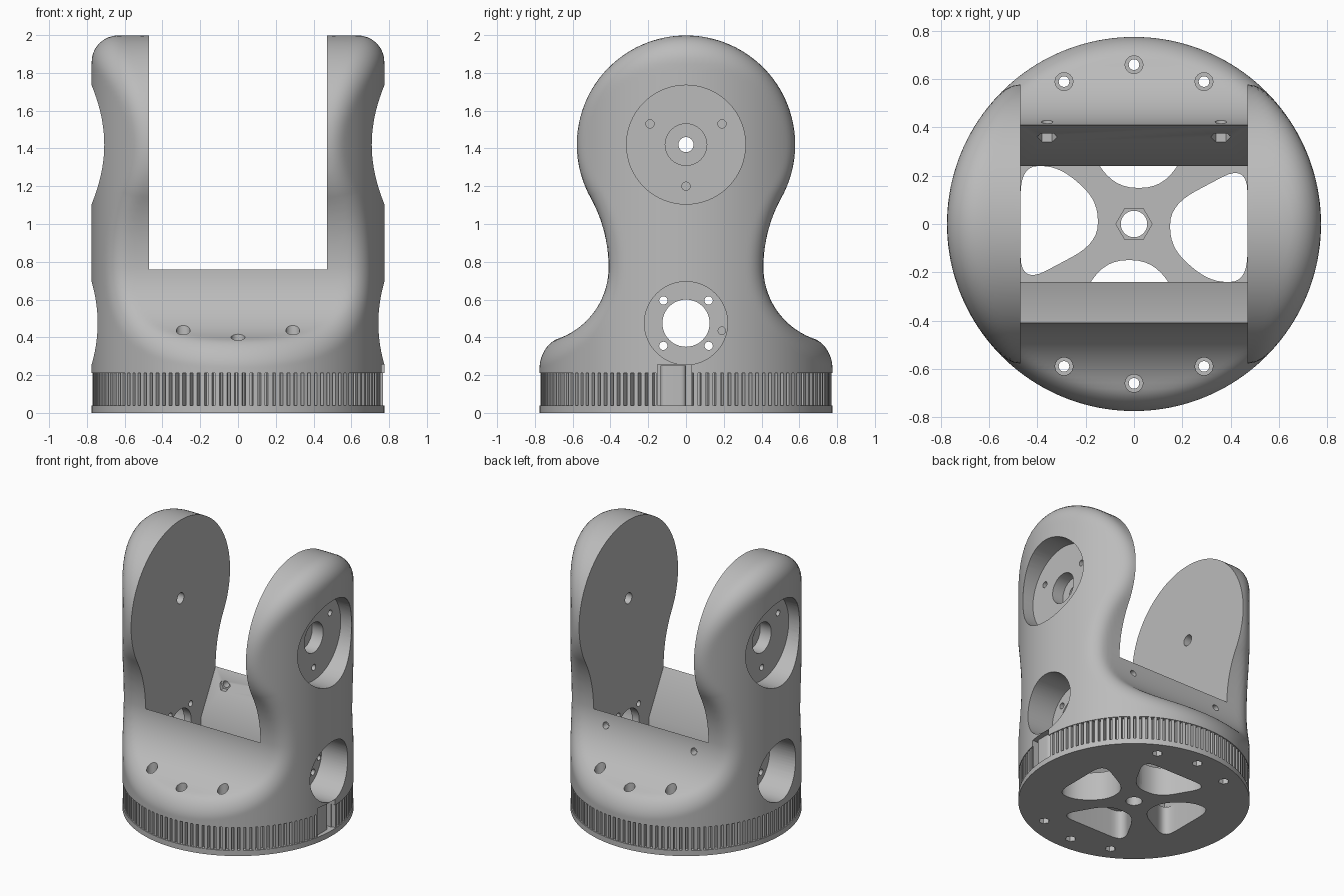
import bpy, bmesh, math
from math import sin, cos, pi, hypot
from mathutils import Matrix, Vector

if "Cube" in bpy.data.objects:
    bpy.data.objects.remove(bpy.data.objects["Cube"])

grey = bpy.data.materials.new("plain grey")
grey.use_nodes = True
tone = (0.5, 0.5, 0.5, 1)
grey.diffuse_color = tone
grey.node_tree.nodes["Principled BSDF"].inputs["Base Color"].default_value = tone

R = 0.775          # outer radius
FILLET = 0.14      # rounding between the drum and the side profile
WAIST, AXLE, HEAD = 0.77, 1.42, 0.578
BASE = 0.21        # height where the housing meets the pulley
INNER = 0.47       # half width of the gap between the uprights


def make(name, bm):
    bmesh.ops.recalc_face_normals(bm, faces=bm.faces)
    mesh = bpy.data.meshes.new(name)
    bm.to_mesh(mesh)
    bm.free()
    mesh.materials.append(grey)
    obj = bpy.data.objects.new(name, mesh)
    bpy.context.collection.objects.link(obj)
    return obj


def prism(name, points, low, high, axis="z"):
    """Extrude a flat outline along an axis."""
    place = {"z": lambda a, b, h: (a, b, h),
             "x": lambda a, b, h: (h, a, b),
             "y": lambda a, b, h: (a, h, b)}[axis]
    bm = bmesh.new()
    rings = [[bm.verts.new(place(a, b, h)) for a, b in points] for h in (low, high)]
    n = len(points)
    bm.faces.new(rings[0])
    bm.faces.new(rings[1])
    for i in range(n):
        j = (i + 1) % n
        bm.faces.new((rings[0][i], rings[0][j], rings[1][j], rings[1][i]))
    return make(name, bm)


def circle(a, b, r, n=48):
    return [(a + r * cos(2 * pi * i / n), b + r * sin(2 * pi * i / n)) for i in range(n)]


def rect(a0, a1, b0, b1):
    return [(a0, b0), (a1, b0), (a1, b1), (a0, b1)]


def rounded(points, size):
    """Round every corner of an outline."""
    out = []
    for i, p in enumerate(points):
        p, a, b = Vector(p), Vector(points[i - 1]), Vector(points[(i + 1) % len(points)])
        s = p + (a - p).normalized() * min(size, (a - p).length * 0.45)
        e = p + (b - p).normalized() * min(size, (b - p).length * 0.45)
        for k in range(8):
            t = k / 7
            out.append(tuple(s * (1 - t) ** 2 + p * 2 * t * (1 - t) + e * t * t))
    return out


def cut(targets, points, low, high, axis="z"):
    tool = prism("cutter", points, low, high, axis)
    for target in targets:
        mod = target.modifiers.new("cut", "BOOLEAN")
        mod.operation, mod.solver, mod.object = "DIFFERENCE", "MANIFOLD", tool
        bpy.context.view_layer.objects.active = target
        bpy.ops.object.modifier_apply(modifier=mod.name)
    bpy.data.objects.remove(tool)


def side_profile(y, z):
    """Distance to the side outline, with its direction."""
    def ball(cy, cz, r, sign):
        d = max(hypot(y - cy, z - cz), 1e-6)
        return sign * (d - r), sign * (y - cy) / d
    if z >= WAIST:
        if z > AXLE - 0.554 * y:
            return ball(0, AXLE, HEAD, 1)
        return ball(1.173, WAIST, 0.763, -1)
    if y < 0.81:
        return ball(0.81, WAIST, 0.40, -1)
    return z - 0.37, 0


def inside(x, y, z):
    """Drum crossed with the side outline, rounded where they meet."""
    x, y = abs(x), abs(y)
    r = max(hypot(x, y), 1e-6)
    d, gy = side_profile(y, z)
    a, b, c = r - R + FILLET, d + FILLET, gy * y / r
    if a - c * b > 0 and b - c * a > 0 and c < 0.999:
        return a * a + b * b - 2 * a * b * c < FILLET ** 2 * (1 - c * c)
    return max(a, b) < FILLET


# Housing skin: horizontal rays below the axle, fanned rays above it
COLS = 192
rays = [(BASE + 0.01 * i, 0) for i in range(round((AXLE - BASE) / 0.01))]
rays += [(AXLE, pi / 2 * i / 50) for i in range(50)]
bm = bmesh.new()
rows = []
for z0, lift in rays:
    row = []
    for i in range(COLS):
        ang = 2 * pi * i / COLS
        dx, dy, dz = cos(lift) * cos(ang), cos(lift) * sin(ang), sin(lift)
        lo, hi = 0.0, 1.3
        for _ in range(18):
            m = (lo + hi) / 2
            if inside(dx * m, dy * m, z0 + dz * m):
                lo = m
            else:
                hi = m
        row.append(bm.verts.new((dx * lo, dy * lo, z0 + dz * lo)))
    rows.append(row)
for low, up in zip(rows, rows[1:]):
    for i in range(COLS):
        j = (i + 1) % COLS
        bm.faces.new((low[i], low[j], up[j], up[i]))
tip = bm.verts.new((0, 0, AXLE + HEAD))
for i in range(COLS):
    bm.faces.new((rows[-1][i], rows[-1][(i + 1) % COLS], tip))
bm.faces.new(rows[0])
housing = make("housing", bm)

# Toothed belt pulley and its flange
TEETH = 120
outline = []
for i in range(TEETH):
    for part, rad in ((0, 0.77), (0.55, 0.77), (0.65, 0.742), (0.9, 0.742)):
        ang = 2 * pi * (i + part) / TEETH
        outline.append((rad * cos(ang), rad * sin(ang)))
pulley = prism("belt_pulley", outline, 0.04, BASE)
flange = prism("base_flange", circle(0, 0, R, 160), 0, 0.04)
plates = [pulley, flange]

# Gap between the uprights and the tapered well below it
cut([housing], rect(-INNER, INNER, -1, 1), 0.76, 2.3)
cut([housing], [(-0.24, 0.1), (0.24, 0.1), (0.24, 0.45), (0.41, 0.76), (0.41, 0.9),
                (-0.41, 0.9), (-0.41, 0.76), (-0.24, 0.45)], -INNER, INNER, "x")

# Axle and motor seats on both uprights
for s in (-1, 1):
    for y, z, r, depth in ((0, AXLE, 0.315, 0.62), (0, AXLE, 0.11, 0.53), (0, 0.475, 0.22, 0.53)):
        cut([housing], circle(y, z, r, 64), *sorted((s * depth, s)), "x")
    for k in range(3):
        a = -pi / 2 + k * 2 * pi / 3
        cut([housing], circle(0.22 * cos(a), AXLE + 0.22 * sin(a), 0.022, 20),
            *sorted((s * 0.54, s * 0.7)), "x")
cut([housing], circle(0, AXLE, 0.04, 32), -1, 1, "x")
cut([housing], circle(0, 0.475, 0.125), -1, 1, "x")
for sy in (-1, 1):
    for sz in (-1, 1):
        cut([housing], circle(0.12 * sy, 0.475 + 0.12 * sz, 0.022, 20), -1, 1, "x")
cut([housing], circle(0.19, 0.435, 0.02, 20), 0.4, 1, "x")

# Vertical screw holes with nut pockets underneath
for s in (-1, 1):
    for x, y in ((-0.29, 0.59), (0, 0.66), (0.29, 0.59)):
        cut([housing], circle(x, s * y, 0.037, 24), 0.32, 0.8)
        cut([housing] + plates, circle(x, s * y, 0.022, 20), -0.1, 0.5)
        cut(plates, circle(x, s * y, 0.036, 6), -0.1, 0.09)

# Nut pockets in the back wall of the well
for x in (-0.36, 0.36):
    cut([housing], circle(x, 0.67, 0.024, 20), 0.2, 0.6, "y")
    cut([housing], circle(x, 0.67, 0.042, 6), 0.2, 0.375, "y")

# Lightening windows and centre bore in the base
side = [(0.15, -0.1), (0.15, 0.08), (0.47, 0.25), (0.47, -0.24), (0.31, -0.24)]
end = [(-0.09, 0.15), (0.13, 0.15), (0.3, 0.46), (-0.27, 0.46)]
for s in (-1, 1):
    cut(plates, rounded([(s * a, s * b) for a, b in side], 0.12), -0.1, 0.3)
    cut(plates, rounded([(s * a, s * b) for a, b in end], 0.12), -0.1, 0.3)
cut(plates, circle(0, 0, 0.055, 32), -0.1, 0.3)
cut([pulley], circle(0, 0, 0.075, 6), 0.13, 0.3)

# Belt clamp slot on one side, with its block
cut([housing, pulley], rect(0.66, 0.9, -0.15, 0.03), 0.03, 0.255)
prism("belt_clamp", rounded(rect(0.65, 0.74, -0.135, 0), 0.03), 0.04, 0.25)

# Smooth curved skins, keep machined edges sharp
for obj in bpy.context.collection.objects:
    if obj.type == "MESH" and obj.data.materials and obj.data.materials[0] == grey:
        bpy.ops.object.select_all(action="DESELECT")
        obj.select_set(True)
        bpy.context.view_layer.objects.active = obj
        bpy.ops.object.shade_smooth_by_angle(angle=math.radians(30))
